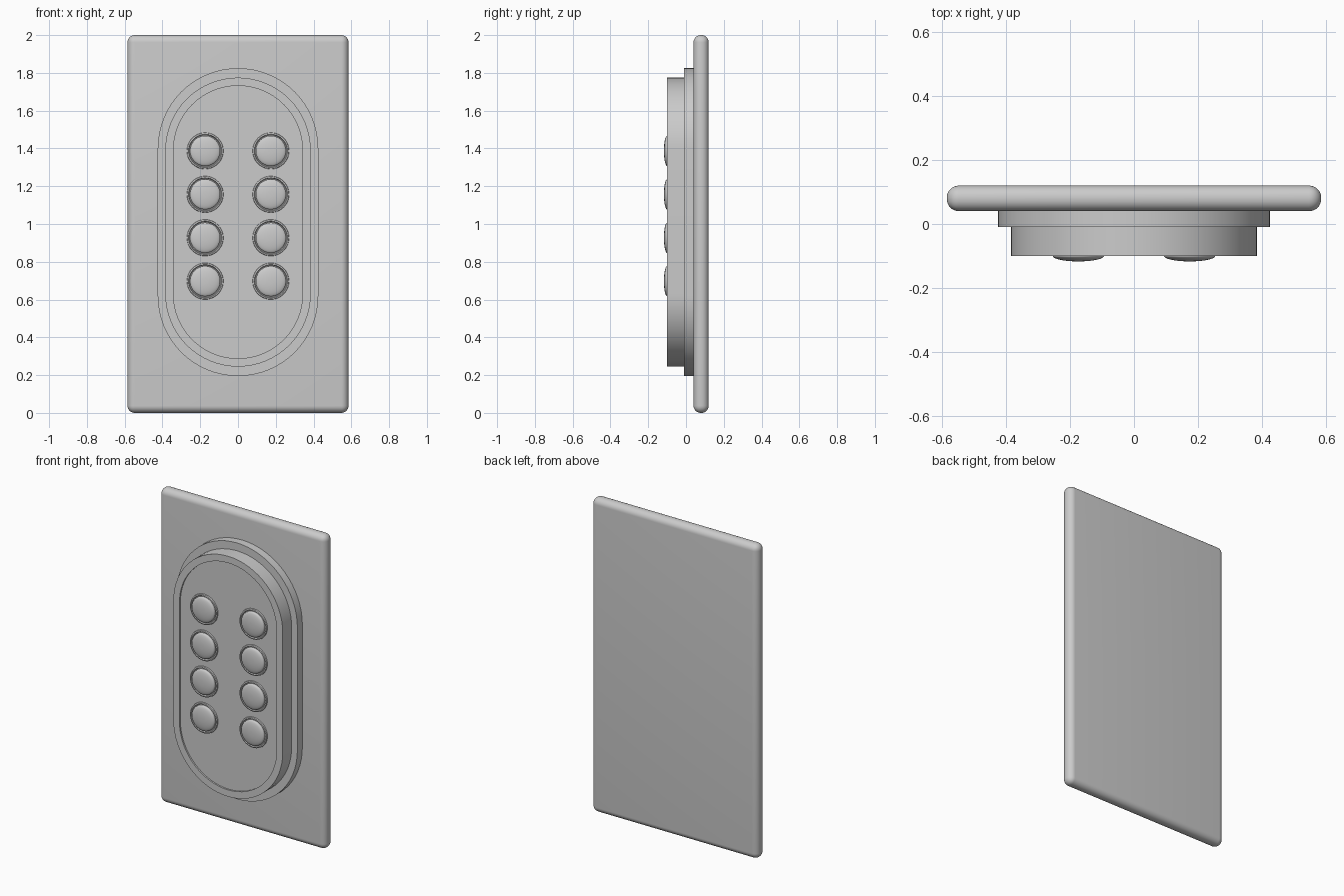
import bpy, bmesh, math

cube = bpy.data.objects.get("Cube")
if cube:
    bpy.data.objects.remove(cube, do_unlink=True)

# One light grey finish for every part
grey = bpy.data.materials.new("light_grey")
grey.use_nodes = True
colour = (0.6, 0.6, 0.6, 1)
grey.diffuse_color = colour
grey.node_tree.nodes["Principled BSDF"].inputs["Base Color"].default_value = colour


def finish(bm, name, angle=35):
    """Turn a bmesh into a named, shaded object."""
    bmesh.ops.recalc_face_normals(bm, faces=bm.faces)
    mesh = bpy.data.meshes.new(name)
    bm.to_mesh(mesh)
    bm.free()
    mesh.materials.append(grey)
    obj = bpy.data.objects.new(name, mesh)
    bpy.context.collection.objects.link(obj)
    bpy.ops.object.select_all(action="DESELECT")
    obj.select_set(True)
    bpy.context.view_layer.objects.active = obj
    bpy.ops.object.shade_smooth_by_angle(angle=math.radians(angle))
    return obj


def rounded_stack(name, profile, x=0, z=0, straight=0, steps=32):
    """Sweep (radius, y) points round a circle, or a capsule if straight > 0."""
    bm = bmesh.new()
    rings = []
    for r, y in profile:
        ring = []
        for start, shift in ((0, straight), (math.pi, -straight)):
            for i in range(steps + (straight > 0)):
                a = start + math.pi * i / steps
                ring.append(bm.verts.new((x + r * math.cos(a), y, z + shift + r * math.sin(a))))
        rings.append(ring)
    n = len(rings[0])
    for a, b in zip(rings, rings[1:]):
        for i in range(n):
            bm.faces.new((a[i], a[(i + 1) % n], b[(i + 1) % n], b[i]))
    bm.faces.new(rings[0])
    bm.faces.new(rings[-1])
    return finish(bm, name)


# Wall plate with a fully rounded rim
bm = bmesh.new()
bmesh.ops.create_cube(bm, size=1)
for v in bm.verts:
    v.co = (v.co.x * 1.17, v.co.y * 0.08 + 0.08, v.co.z * 2 + 1)
bmesh.ops.bevel(bm, geom=bm.edges[:], offset=0.038, segments=8, profile=0.5, affect="EDGES")
finish(bm, "wall_plate")

# Capsule-shaped trim, and the housing with its shallow sunken face
rounded_stack("trim", [(0.425, 0.05), (0.425, -0.01)], z=1.01, straight=0.39)
rounded_stack("housing", [(0.385, 0), (0.385, -0.1), (0.342, -0.1), (0.342, -0.09)],
              z=1.01, straight=0.38)

# Two columns of domed buttons, each in a collar
RADIUS, BASE, TOP = 0.08, -0.1, -0.117
dome = [(RADIUS, -0.088), (RADIUS, BASE)]
for i in range(1, 9):
    a = math.pi / 2 * i / 9
    dome.append((RADIUS * math.cos(a), BASE + (TOP - BASE) * math.sin(a)))
collar = [(0.097, -0.088), (0.095, -0.098), (0.088, -0.1), (0.084, -0.092)]
for side, x in (("right", -0.174), ("left", 0.174)):
    for row in range(4):
        z = 1.387 - 0.23 * row
        rounded_stack(f"button_collar_{side}_{row + 1}", collar, x, z, steps=24)
        rounded_stack(f"button_{side}_{row + 1}", dome, x, z, steps=24)
